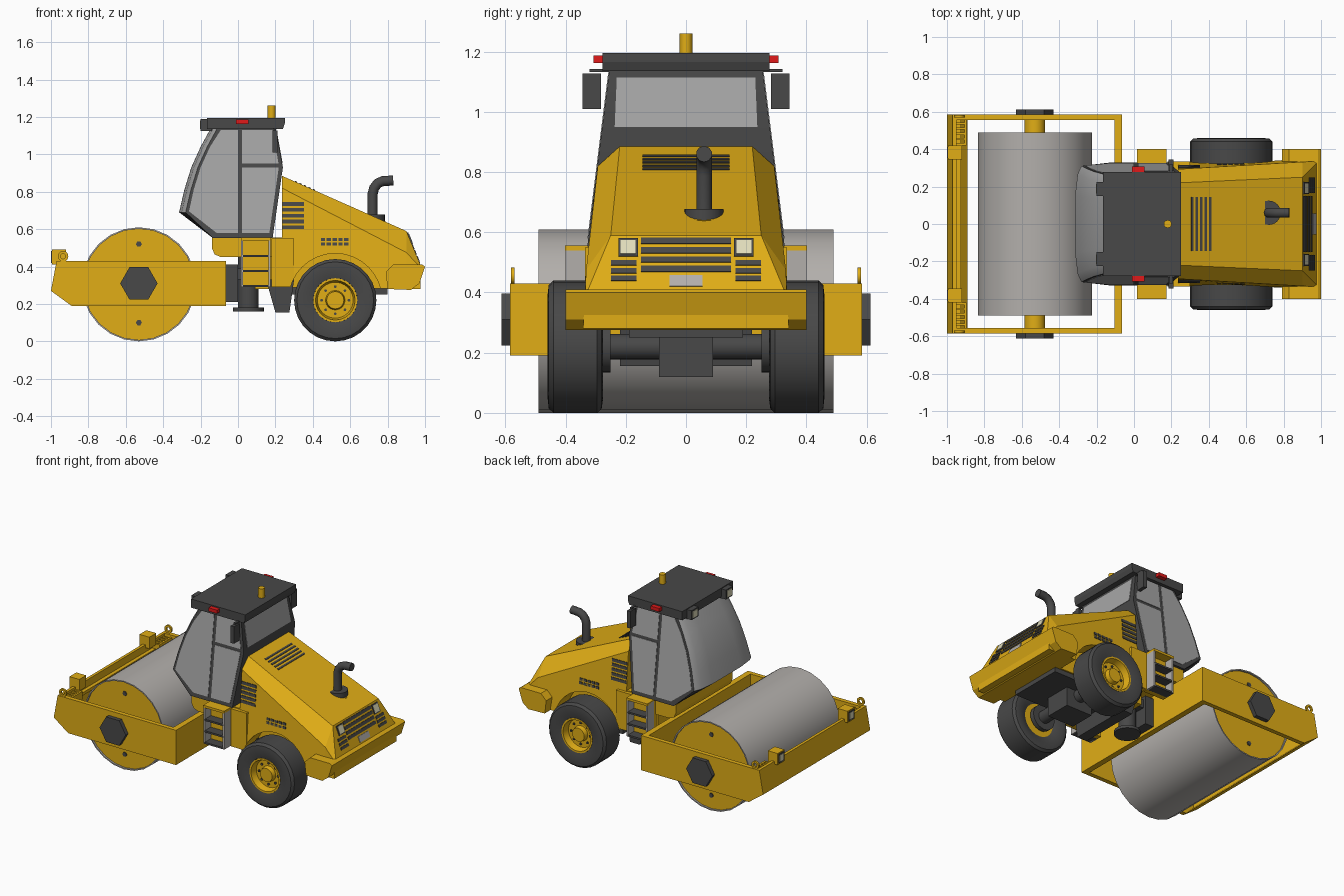
import bpy, bmesh
from math import cos, sin, pi, radians
from mathutils import Vector, Matrix
from mathutils.bvhtree import BVHTree

if "Cube" in bpy.data.objects:
    bpy.data.objects.remove(bpy.data.objects["Cube"])


def material(name, *rgb):
    m = bpy.data.materials.new(name)
    m.diffuse_color = (*rgb, 1)
    m.use_nodes = True
    m.node_tree.nodes["Principled BSDF"].inputs["Base Color"].default_value = m.diffuse_color
    return m


YELLOW = material("yellow", 0.75, 0.42, 0.008)
DARK = material("dark", 0.065, 0.065, 0.065)
GLASS = material("glass", 0.38, 0.38, 0.38)
STEEL = material("steel", 0.45, 0.43, 0.41)
RED = material("red", 0.75, 0.01, 0.01)
LAMP = material("lamp", 0.75, 0.72, 0.5)


def finish(name, bm, mat, mirror=False, smooth=False):
    bmesh.ops.remove_doubles(bm, verts=bm.verts, dist=1e-5)
    bmesh.ops.recalc_face_normals(bm, faces=bm.faces)
    me = bpy.data.meshes.new(name)
    bm.to_mesh(me)
    bm.free()
    ob = bpy.data.objects.new(name, me)
    bpy.context.collection.objects.link(ob)
    for m in (mat if isinstance(mat, list) else [mat]):
        me.materials.append(m)
    if smooth:
        bpy.ops.object.select_all(action='DESELECT')
        ob.select_set(True)
        bpy.context.view_layer.objects.active = ob
        bpy.ops.object.shade_smooth_by_angle(angle=radians(32))
    if mirror:
        mod = ob.modifiers.new("mirror", 'MIRROR')
        mod.use_axis = (False, True, False)
        mod.use_mirror_merge = False
    return ob


def loft(bm, rings, caps=True):
    loops = [[bm.verts.new(p) for p in r] for r in rings]
    n = len(loops[0])
    faces = []
    for a, b in zip(loops, loops[1:]):
        faces += [bm.faces.new((a[i], a[(i + 1) % n], b[(i + 1) % n], b[i])) for i in range(n)]
    if caps:
        bm.faces.new(loops[0])
        bm.faces.new(loops[-1])
    return faces


def prism(name, pts, y0, y1, mat, mirror=False):
    bm = bmesh.new()
    loft(bm, [[(x, y, z) for x, z in pts] for y in (y0, y1)])
    return finish(name, bm, mat, mirror)


def box(name, x0, x1, y0, y1, z0, z1, mat, mirror=False):
    return prism(name, [(x0, z0), (x1, z0), (x1, z1), (x0, z1)], y0, y1, mat, mirror)


def lathe(name, centres, prof, mat, axis='Y', n=24, mirror=False):
    """Spin (radius, height) points; centres are (x, z) for Y and (x, y) for Z."""
    bm = bmesh.new()
    for a, b in centres:
        rings = []
        for r, h in prof:
            ring = [(a + r * cos(2 * pi * i / n), b + r * sin(2 * pi * i / n)) for i in range(n)]
            rings.append([(u, h, v) if axis == 'Y' else (u, v, h) for u, v in ring])
        loft(bm, rings, caps=False)
    bmesh.ops.dissolve_degenerate(bm, dist=1e-5, edges=bm.edges)
    return finish(name, bm, mat, mirror, True)


def rod(name, centres, r, h0, h1, mat, **kw):
    return lathe(name, centres, [(0, h0), (r, h0), (r, h1), (0, h1)], mat, **kw)


# Drum, end plates and bearings
D = [(-0.53, 0.305)]
lathe("drum_shell", D, [(.297, -.47), (.297, -.49), (.305, -.49), (.305, .49), (.297, .49), (.297, .47)], STEEL)
rod("drum_ends", D, .2975, -.478, .478, YELLOW)
rod("drum_axle_stub", D, .055, .47, .56, YELLOW, mirror=True)
rod("drum_plugs", [(-.53, .52), (-.53, .10)], .016, .47, .484, DARK, n=6, mirror=True)
rod("drum_hex_cover", [(-.53, .31)], .1, .58, .613, DARK, n=6, mirror=True)

# Drum frame
prism("frame_side", [(-1, .27), (-.97, .43), (-.065, .43), (-.065, .19), (-.89, .19)], .555, .585, YELLOW, True)
box("frame_rear_beam", -.105, -.065, -.556, .556, .19, .43, YELLOW)
prism("frame_front_beam", [(-1, .27), (-.97, .43), (-.95, .43), (-.95, .25), (-.89, .19)], -.556, .556, YELLOW)
box("frame_front_ledge", -.95, -.925, -.556, .556, .36, .38, YELLOW)
for i in range(5):
    box("frame_tread", -.95, -.895, .42 + i * .028, .432 + i * .028, .36, .415, YELLOW, True)
box("frame_tread_edge", -.907, -.895, .42, .556, .36, .415, YELLOW, True)
box("front_lamp_box", -.995, -.92, .345, .42, .41, .49, YELLOW, True)
box("front_lamp_bezel", -.999, -.994, .352, .413, .418, .482, DARK, True)
box("front_lamp_glass", -1.0, -.995, .362, .403, .428, .472, LAMP, True)
lathe("lifting_eye", [(-.935, .455)], [(.014, .57), (.028, .57), (.028, .582), (.014, .582), (.014, .57)],
      YELLOW, n=12, mirror=True)

# Articulation joint
box("joint_block", -.066, 0, -.11, .11, .21, .41, DARK)
rod("joint_pin", [(.055, 0)], .055, .16, .46, DARK, axis='Z')
rod("joint_foot", [(.055, 0)], .083, .16, .18, DARK, axis='Z')
box("joint_arms", -.01, .1, -.09, .09, .33, .39, DARK)
box("centre_chassis", .09, .35, -.18, .18, .28, .47, YELLOW)
prism("belly_tank", [(.15, .33), (.3, .33), (.275, .155), (.2, .155)], -.22, .22, DARK)

# Hood: half sections (x, top z, top y, shoulder z, shoulder y, bottom z, bottom y)
bm = bmesh.new()
rings = []
for x, zt, yt, zs, ys, zb, yb in [(.235, .885, .22, .82, .293, .29, .335),
                                  (.90, .59, .25, .475, .332, .28, .342),
                                  (.975, .41, .325, .395, .335, .28, .342)]:
    half = [(yt, zt), (ys, zs), (yb, zb)]
    rings.append([(x, y, z) for y, z in half] + [(x, -y, z) for y, z in half[::-1]])
loft(bm, rings)
bmesh.ops.recalc_face_normals(bm, faces=bm.faces)
hood_tree = BVHTree.FromBMesh(bm)
hood = finish("hood", bm, YELLOW)
side_panel = prism("side_panel", [(.18, .29), (.3, .29), (.3, .55), (.18, .55)], -.335, .335, YELLOW)

# Wheel arches
W = [(.52, .22)]
cutter = rod("arch_cutter", W, .25, .2, .6, DARK, n=32, mirror=True)
cutter.hide_render = True
cutter.hide_viewport = True
for ob in (hood, side_panel):
    mod = ob.modifiers.new("arch", 'BOOLEAN')
    mod.object = cutter
    mod.operation = 'DIFFERENCE'
    mod.solver = 'EXACT'


def stick(name, start, aim, w, h, mat, mirror=False, t=.008):
    """Thin box laid on the hood where a ray meets it."""
    p, n, _, _ = hood_tree.ray_cast(Vector(start), Vector(aim))
    u = n.cross(Vector((0, 0, 1))).normalized()
    v = n.cross(u)
    m = Matrix((u * w, v * h, n * t)).transposed().to_4x4()
    m.translation = p
    bm = bmesh.new()
    bmesh.ops.create_cube(bm, size=1, matrix=m)
    return finish(name, bm, mat, mirror)


# Hood vents, rear grille and rear lamps
for i in range(5):
    stick("top_vent", (.31 + i * .024, 0, 2), (0, 0, -1), .29, .012, DARK)
    stick("side_vent", (.295, 2, .61 + i * .031), (0, -1, 0), .115, .02, DARK, True)
    for z in (.52, .545):
        stick("small_vent", (.455 + i * .031, 2, z), (0, -1, 0), .023, .017, DARK, True)
for i in range(4):
    stick("grille_bar", (2, 0, .478 + i * .031), (-1, 0, 0), .3, .021, DARK)
for i in range(3):
    stick("grille_side_bar", (2, .207, .446 + i * .026), (-1, 0, 0), .085, .018, DARK, True)
stick("rear_lamp_frame", (2, .192, .549), (-1, 0, 0), .064, .064, DARK, True, .012)
stick("rear_lamp", (2, .192, .549), (-1, 0, 0), .05, .05, LAMP, True, .016)
stick("rear_plate", (2, 0, .438), (-1, 0, 0), .11, .04, STEEL)

# Rear bumper
prism("rear_bumper", [(.80, .28), (.925, .275), (.97, .31), (1, .40), (.985, .41), (.83, .41), (.79, .37)],
      -.4, .4, YELLOW)

# Exhaust
rod("exhaust_collar", [(.72, .06)], .072, .59, .64, YELLOW, axis='Z')
rod("exhaust_base", [(.72, .06)], .065, .6, .678, DARK, axis='Z')
cu = bpy.data.curves.new("exhaust_pipe", 'CURVE')
cu.dimensions = '3D'
cu.bevel_depth = .027
cu.bevel_resolution = 3
cu.use_fill_caps = True
sp = cu.splines.new('POLY')
path = [(.72, .62), (.72, .79), (.728, .82), (.747, .845), (.775, .857), (.83, .86)]
sp.points.add(len(path) - 1)
for p, (x, z) in zip(sp.points, path):
    p.co = (x, .06, z, 1)
cu.materials.append(DARK)
bpy.context.collection.objects.link(bpy.data.objects.new("exhaust_pipe", cu))

# Rear wheels and axle
lathe("tyre", W, [(.112, .30), (.17, .275), (.205, .28), (.22, .295), (.22, .44), (.205, .456), (.17, .46),
                  (.118, .448), (.112, .30)], DARK, n=28, mirror=True)
lathe("rim", W, [(0, .30), (.116, .30), (.118, .45), (.106, .45), (.096, .405), (.052, .405), (.046, .435),
                 (0, .435)], YELLOW, mirror=True)
rod("wheel_bolts", [(.52 + .073 * cos(k * pi / 4), .22 + .073 * sin(k * pi / 4)) for k in range(8)],
    .008, .40, .413, DARK, n=6, mirror=True)
rod("axle", W, .042, -.31, .31, DARK)
rod("axle_flange", W, .085, .25, .28, DARK, mirror=True)
box("axle_housing", .42, .62, -.09, .09, .12, .29, DARK)
box("engine_underside", .28, .8, -.19, .19, .25, .32, DARK)

# Cab shell: curved windscreen, dark elsewhere


def cab_y(z):
    return .255 + (1.135 - z) * .125


front = [(-.14, 1.15), (-.2, 1.04), (-.25, .93), (-.287, .81), (-.315, .69)]
rest = [(-.135, .553), (.185, .553), (.24, .93), (.2, 1.15)]
bm = bmesh.new()
rings = []
for s in (-1, -.96, -.85, -.5, 0, .5, .85, .96, 1):
    rings.append([(x + .035 * s ** 6, s * cab_y(z), z) for x, z in front] + [(x, s * cab_y(z), z) for x, z in rest])
for i, f in enumerate(loft(bm, rings)):
    f.material_index = 1 if i % 9 < 4 else 0
finish("cab_shell", bm, [DARK, GLASS], smooth=True)

# Cab windows
panes = [[(-.092, 1.13), (0, 1.13), (0, .58), (-.115, .58), (-.262, .695), (-.237, .81), (-.2, .93), (-.15, 1.04)],
         [(.022, 1.13), (.185, 1.13), (.217, .95), (.022, .95)],
         [(.022, .93), (.218, .93), (.168, .58), (.022, .58)]]
for pane in panes:
    bm = bmesh.new()
    loft(bm, [[(x, cab_y(z) + d, z) for x, z in pane] for d in (-.01, .003)])
    finish("side_window", bm, GLASS, True)
bm = bmesh.new()
loft(bm, [[(.24 - (z - .93) * .182 + d, y, z) for y, z in ((-.237, .95), (.237, .95), (.23, 1.115), (-.23, 1.115))]
          for d in (-.01, .003)])
finish("rear_window", bm, GLASS)

# Cab base and ladder
prism("cab_base", [(-.14, .556), (-.14, .5), (-.125, .465), (-.09, .45), (.24, .45), (.24, .556)], -.31, .31, YELLOW)
box("ladder_back", .015, .175, .30, .335, .29, .55, YELLOW, True)
box("ladder_top", .015, .175, .31, .402, .54, .556, YELLOW, True)
for x in (.015, .163):
    box("ladder_side", x, x + .012, .33, .40, .29, .55, STEEL, True)
for z in (.29, .37, .45):
    box("ladder_step", .02, .17, .33, .40, z, z + .012, DARK, True)

# Roof, lamps, beacon and mirrors
prism("roof", [(-.165, 1.135), (.24, 1.135), (.25, 1.165), (.25, 1.195), (-.165, 1.195)], -.278, .278, DARK)
box("roof_lamp_box", -.2, -.14, .15, .225, 1.125, 1.19, DARK, True)
box("roof_lamp_glass", -.203, -.199, .162, .213, 1.135, 1.18, LAMP, True)
box("roof_marker", -.01, .055, .27, .308, 1.163, 1.187, RED, True)
rod("beacon", [(.18, 0)], .021, 1.19, 1.26, YELLOW, axis='Z', n=12)
box("mirror_arm", .19, .205, .25, .32, 1.132, 1.142, DARK, True)
box("mirror", .185, .21, .283, .344, 1.01, 1.128, DARK, True)
